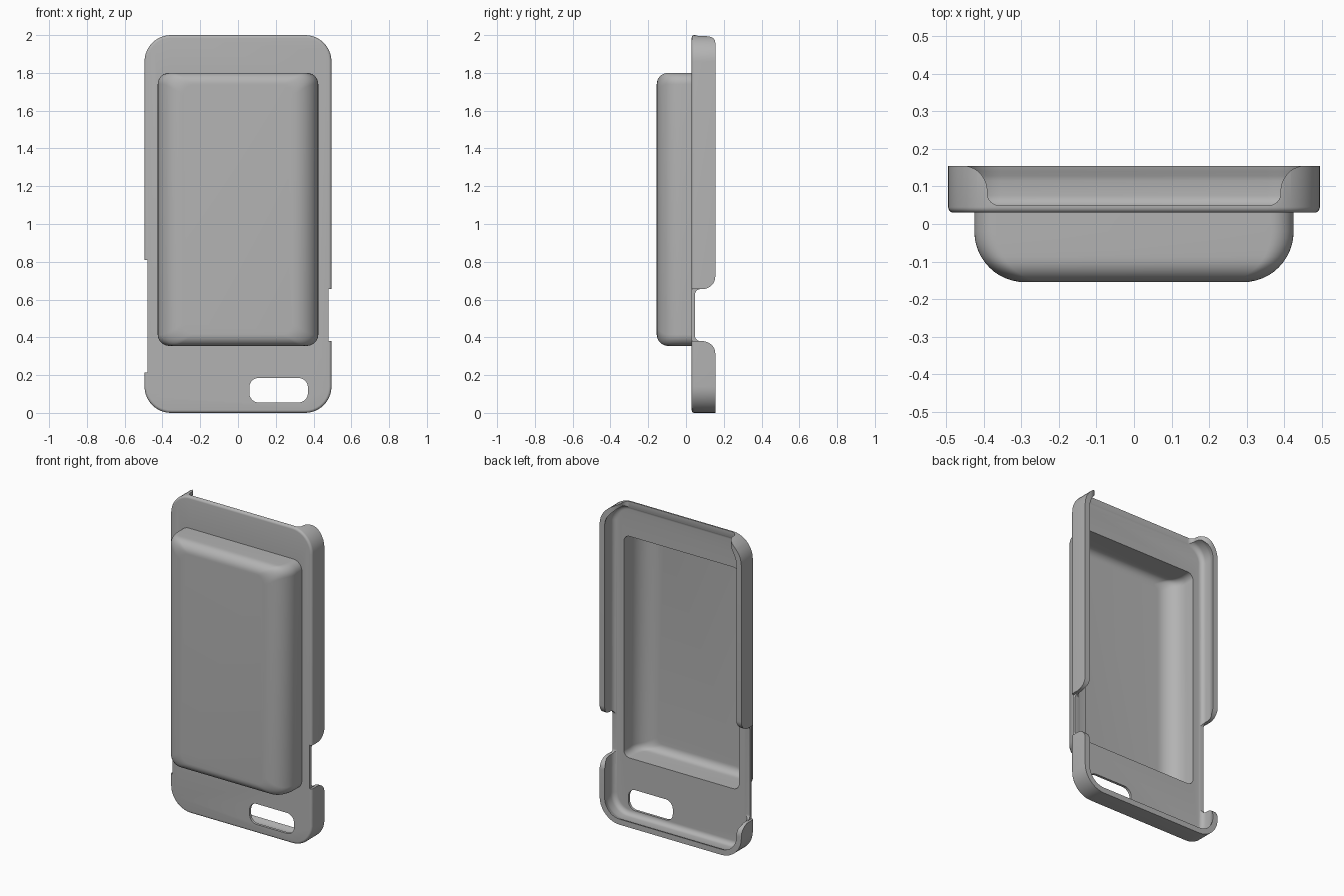
import bpy, bmesh, math

cube = bpy.data.objects.get("Cube")
if cube:
    bpy.data.objects.remove(cube, do_unlink=True)

mat = bpy.data.materials.new("plain_grey")
mat.use_nodes = True
GREY = (0.45, 0.45, 0.45, 1)
mat.diffuse_color = GREY
mat.node_tree.nodes["Principled BSDF"].inputs["Base Color"].default_value = GREY


def arc(cu, cv, ru, rv, start, end, n=10):
    """Points of an elliptical arc, angles in degrees."""
    angles = [math.radians(start + (end - start) * i / n) for i in range(n + 1)]
    return [(cu + ru * math.cos(a), cv + rv * math.sin(a)) for a in angles]


def rounded_rect(x0, x1, z0, z1, r):
    corners = [(x1 - r, z1 - r), (x0 + r, z1 - r), (x0 + r, z0 + r), (x1 - r, z0 + r)]
    return [p for i, (u, v) in enumerate(corners) for p in arc(u, v, r, r, 90 * i, 90 * i + 90)]


def loft(name, rings):
    """Closed solid through rings of 3D points."""
    bm = bmesh.new()
    rows = [[bm.verts.new(p) for p in ring] for ring in rings]
    n = len(rows[0])
    for a, b in zip(rows, rows[1:]):
        for i in range(n):
            j = (i + 1) % n
            bm.faces.new((a[i], a[j], b[j], b[i]))
    bm.faces.new(rows[0])
    bm.faces.new(rows[-1])
    bmesh.ops.recalc_face_normals(bm, faces=bm.faces)
    mesh = bpy.data.meshes.new(name)
    bm.to_mesh(mesh)
    bm.free()
    mesh.materials.append(mat)
    obj = bpy.data.objects.new(name, mesh)
    bpy.context.collection.objects.link(obj)
    return obj


def stack(name, x, z0, z1, r, levels):
    """Rounded rectangles at (y, x inset, z inset, corner inset)."""
    return loft(name, [[(u, y, v) for u, v in
                        rounded_rect(-x + dx, x - dx, z0 + dz, z1 - dz, r - dr)]
                       for y, dx, dz, dr in levels])


def tray(name, levels):
    return stack(name, 0.495, 0, 2, 0.14, [(y, d, d, d) for y, d in levels])


def pocket(name, x, z0, z1, r, front, back, rx, rz):
    """Box with broad rounding on its long edges and tighter ends."""
    levels = []
    for i in range(13):
        a = math.radians(90 * i / 12)
        t = rx * (1 - math.cos(a))
        # the ends follow their own smaller radius
        q = max(0, 1 - t / rz)
        levels.append((front + t, rx * (1 - math.sin(a)),
                       rz * (1 - math.sqrt(1 - q * q)), 0))
    levels.append((back, 0, 0, 0))
    return stack(name, x, z0, z1, r, levels)


def notch_profile(a, b, floor):
    """Rim cutout: rounded foot, straight sides, flared mouth."""
    foot, flare, rim = 0.03, 0.065, 0.155
    low = [(a - flare, 0.2)] + arc(a - flare, rim - 0.07, flare, 0.07, 90, 0)
    low += arc(a + foot, floor + foot, foot, foot, 180, 270)
    return low + [(a + b - u, v) for u, v in reversed(low)]


def side_notch(name, z0, z1, xa, xb):
    outline = notch_profile(z0, z1, 0.047)
    return loft(name, [[(x, y, z) for z, y in outline] for x in (xa, xb)])


def edge_block(name, z0, z1, xa, xb):
    return loft(name, [[(xa, y, z0), (xb, y, z0), (xb, y, z1), (xa, y, z1)]
                       for y in (0, 0.1)])


def combine(target, tool, operation):
    mod = target.modifiers.new(tool.name, 'BOOLEAN')
    mod.operation, mod.object, mod.solver = operation, tool, 'EXACT'
    bpy.context.view_layer.objects.active = target
    bpy.ops.object.modifier_apply(modifier=mod.name)
    bpy.data.objects.remove(tool, do_unlink=True)


# Tray with a softened front edge
case = tray("case_shell", [(0.03 + 0.015 * (1 - math.cos(a)), 0.015 * (1 - math.sin(a)))
                           for a in [math.radians(18 * i) for i in range(6)]] + [(0.155, 0)])

# Raised front housing
combine(case, pocket("housing", 0.425, 0.355, 1.8, 0.06, -0.155, 0.04, 0.135, 0.06), 'UNION')

# Hollow inside with curved floor edge and inward lip
cavity = [(0.046 + v, 0.052 - u) for u, v in arc(0, 0.03, 0.03, 0.03, 270, 360, 8)]
cavity += [(0.115, 0.022), (0.128, 0.025), (0.14, 0.031), (0.155, 0.035), (0.17, 0.035)]
combine(case, tray("cavity", cavity), 'DIFFERENCE')
combine(case, pocket("housing_cavity", 0.402, 0.378, 1.777, 0.04, -0.132, 0.06, 0.115, 0.045),
        'DIFFERENCE')

# Side cutouts
for name, z0, z1, side in (("left", 0.38, 0.655, 1), ("right", 0.215, 0.81, -1)):
    combine(case, side_notch(name + "_notch", z0, z1, side * 0.42, side * 0.6), 'DIFFERENCE')
    combine(case, edge_block(name + "_edge", z0, z1, side * 0.48, side * 0.6), 'DIFFERENCE')

# Open top
top = notch_profile(-0.39, 0.39, 0.05)
combine(case, loft("top_notch", [[(x, y, z) for x, y in top] for z in (1.86, 2.1)]), 'DIFFERENCE')

# Lens slot
slot = rounded_rect(0.06, 0.37, 0.055, 0.185, 0.05)
combine(case, loft("lens_slot", [[(x, y, z) for x, z in slot] for y in (0, 0.08)]), 'DIFFERENCE')

# Smooth shading with crisp edges
bpy.ops.object.select_all(action='DESELECT')
case.select_set(True)
bpy.context.view_layer.objects.active = case
bpy.ops.object.shade_smooth_by_angle(angle=math.radians(30))
